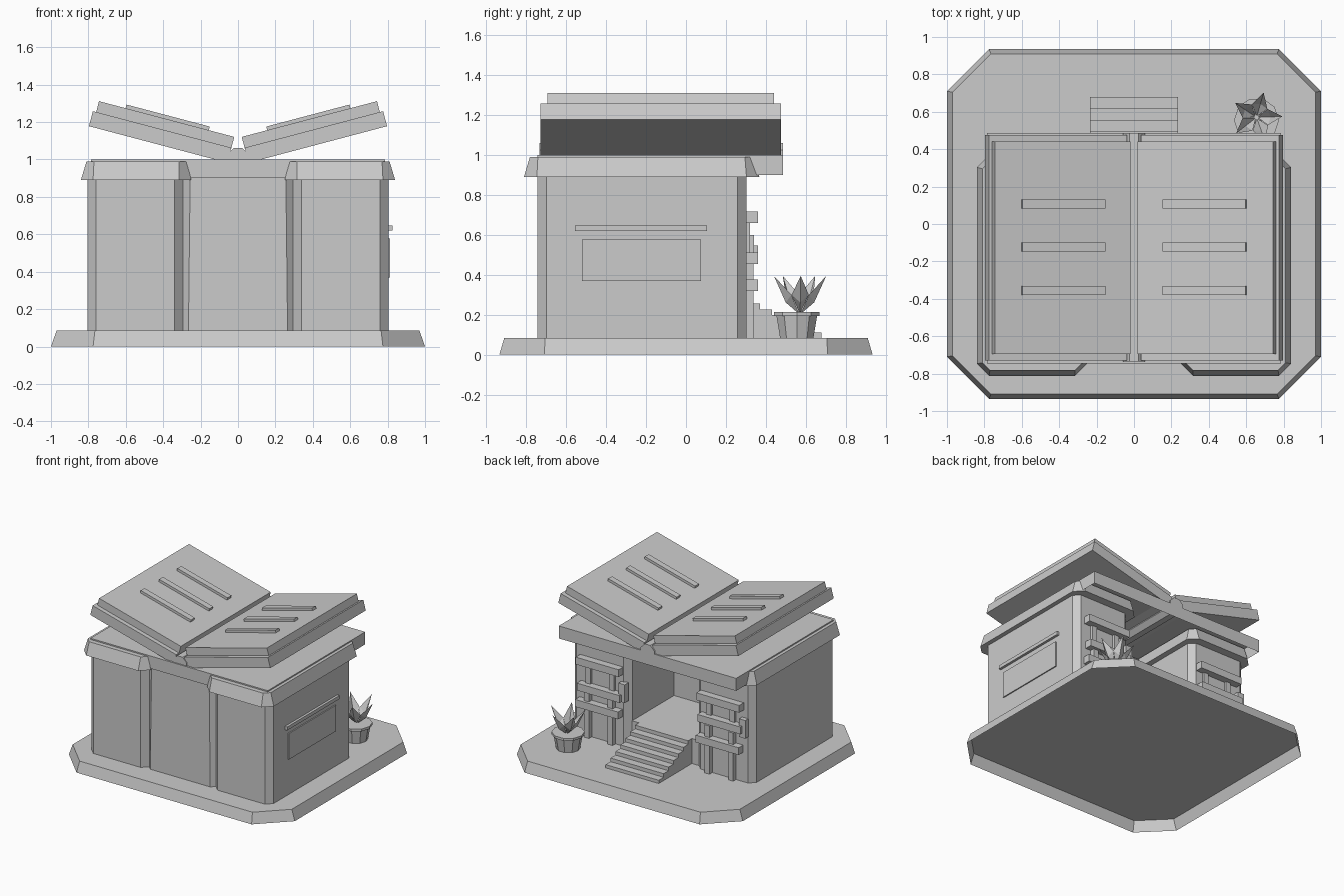
import bpy, math
from mathutils import Matrix, Vector

old = bpy.data.objects.get("Cube")
if old:
    bpy.data.objects.remove(old)

STONE = bpy.data.materials.new("plain_grey")
STONE.use_nodes = True
grey = (0.6, 0.6, 0.6, 1)
STONE.diffuse_color = grey
STONE.node_tree.nodes["Principled BSDF"].inputs["Base Color"].default_value = grey


def mesh_object(name, verts, faces):
    me = bpy.data.meshes.new(name)
    me.from_pydata(verts, [], faces)
    me.materials.append(STONE)
    ob = bpy.data.objects.new(name, me)
    bpy.context.collection.objects.link(ob)
    return ob


def loft(name, low, z0, high, z1, hollow=False):
    """Solid between two matching counter-clockwise outlines; hollow leaves the underside open."""
    n = len(low)
    verts = [(x, y, z0) for x, y in low] + [(x, y, z1) for x, y in high]
    faces = [list(range(n, 2 * n))]
    if not hollow:
        faces.append(list(range(n))[::-1])
    faces += [(i, (i + 1) % n, n + (i + 1) % n, n + i) for i in range(n)]
    return mesh_object(name, verts, faces)


def octagon(x0, x1, y0, y1, c):
    """Rectangle with cut corners."""
    return [(x0 + c, y0), (x1 - c, y0), (x1, y0 + c), (x1, y1 - c),
            (x1 - c, y1), (x0 + c, y1), (x0, y1 - c), (x0, y0 + c)]


def ring(x, y, r, n=10):
    return [(x + r * math.cos(math.tau * i / n), y + r * math.sin(math.tau * i / n))
            for i in range(n)]


def box(name, x0, x1, y0, y1, z0, z1, hollow=False):
    r = [(x0, y0), (x1, y0), (x1, y1), (x0, y1)]
    return loft(name, r, z0, r, z1, hollow)


GROUND = 0.085

# Plinth with cut corners and sloping sides, open underneath
loft("plinth", octagon(-1, 1, -.935, .935, .225), 0,
     octagon(-.97, .97, -.91, .91, .205), GROUND, hollow=True)

# Side wings and their flared caps
for side, s in (("left", 1), ("right", -1)):
    def span(a, b):
        return (a, b) if s > 0 else (-b, -a)
    wing = octagon(*span(.295, .805), -.745, .302, .045)
    loft(side + "_wing", wing, GROUND, wing, .9)
    loft(side + "_cap", octagon(*span(.25, .84), -.812, .368, .065), .89,
         octagon(*span(.275, .81), -.782, .335, .04), .99)

# Central wall between the wings, leaving a deep porch behind it
wall_low = [(-.295, -.70), (-.265, -.73), (.265, -.73), (.295, -.70), (.295, -.27), (-.295, -.27)]
wall_high = [(-.295, -.70), (-.255, -.73), (.255, -.73), (.295, -.70), (.295, -.27), (-.295, -.27)]
loft("central_wall", wall_low, GROUND, wall_high, .98)

# Roof tray, open underneath, overhanging the porch
box("roof_tray", -.785, .785, -.745, .487, .9, 1.0, hollow=True)

# Porch floor and stairs running into the porch
STEPS = 7
for i in range(STEPS):
    front = .68 - i * .062
    box(f"step_{i + 1}", -.235, .235, .24, front, GROUND, .111 + i * .029)
box("porch_floor", -.296, .296, -.28, .26, GROUND, .285)

# Plank shutters with posts on the rear of each wing
for side, cx, mid in (("left", .525, .455), ("right", -.543, .49)):
    for i, (z, shift) in enumerate(((.32, .015), (mid, 0), (.66, .01))):
        box(f"{side}_plank_{i + 1}", cx - .19 + shift, cx + .19 + shift, .29, .36, z, z + .058)
    for i, dx in enumerate((-.09, .12)):
        box(f"{side}_post_{i + 1}", cx + dx - .022, cx + dx + .022, .29, .338, GROUND, .47)
        box(f"{side}_upper_post_{i + 1}", cx + dx - .022, cx + dx + .022, .29, .32, .46, .68)
    box(side + "_bracket", cx - .22, cx - .165, .29, .34, .455, .60)

# Side window panel and its ledge
box("window_panel", .80, .814, -.52, .075, .37, .578)
box("window_ledge", .80, .825, -.555, .105, .62, .648)

# Open book on the roof: covers, pages and raised text lines
TILT = math.radians(14.8)
for side, s in (("left", 1), ("right", -1)):
    # local u runs along the cover from its outer lower corner inward
    place = Matrix.Translation((s * .797, 0, 1.178)) @ Matrix.Rotation(-s * TILT, 4, "Y")

    def board(name, u0, u1, y0, y1, z0, z1):
        a, b = sorted((-s * u0, -s * u1))
        box(name, a, b, y0, y1, z0, z1).data.transform(place)

    board(side + "_cover", 0, .765, -.73, .477, 0, .083)
    board(side + "_pages", .018, .766, -.695, .442, .08, .143)
    for i, y in enumerate((-.355, -.122, .108)):
        board(f"{side}_text_line_{i + 1}", .165, .625, y - .024, y + .024, .135, .163)

# Faceted spine
spine = loft("book_spine", ring(0, 0, .065, 8), -.487, ring(0, 0, .065, 8), .735)
spine.data.transform(Matrix.Translation((0, 0, 1.0)) @ Matrix.Rotation(math.pi / 2, 4, "X")
                     @ Matrix.Rotation(math.pi / 8, 4, "Z"))

# Plant pot
PX, PY = .655, .555
loft("pot", ring(PX, PY, .088), GROUND, ring(PX, PY, .107), .195)
loft("pot_rim", ring(PX, PY, .12), .195, ring(PX, PY, .12), .214)

# Five folded leaves
for i in range(5):
    turn = Matrix.Translation((PX, PY + .015, 0)) @ Matrix.Rotation(math.radians(2 + 72 * i), 4, "Z")
    pts = [(.005, 0, .205), (.06, -.043, .30), (.075, 0, .262), (.06, .043, .30), (.138, 0, .395)]
    mesh_object(f"leaf_{i + 1}", [turn @ Vector(p) for p in pts],
                [(0, 1, 2), (0, 2, 3), (1, 4, 2), (2, 4, 3)])
